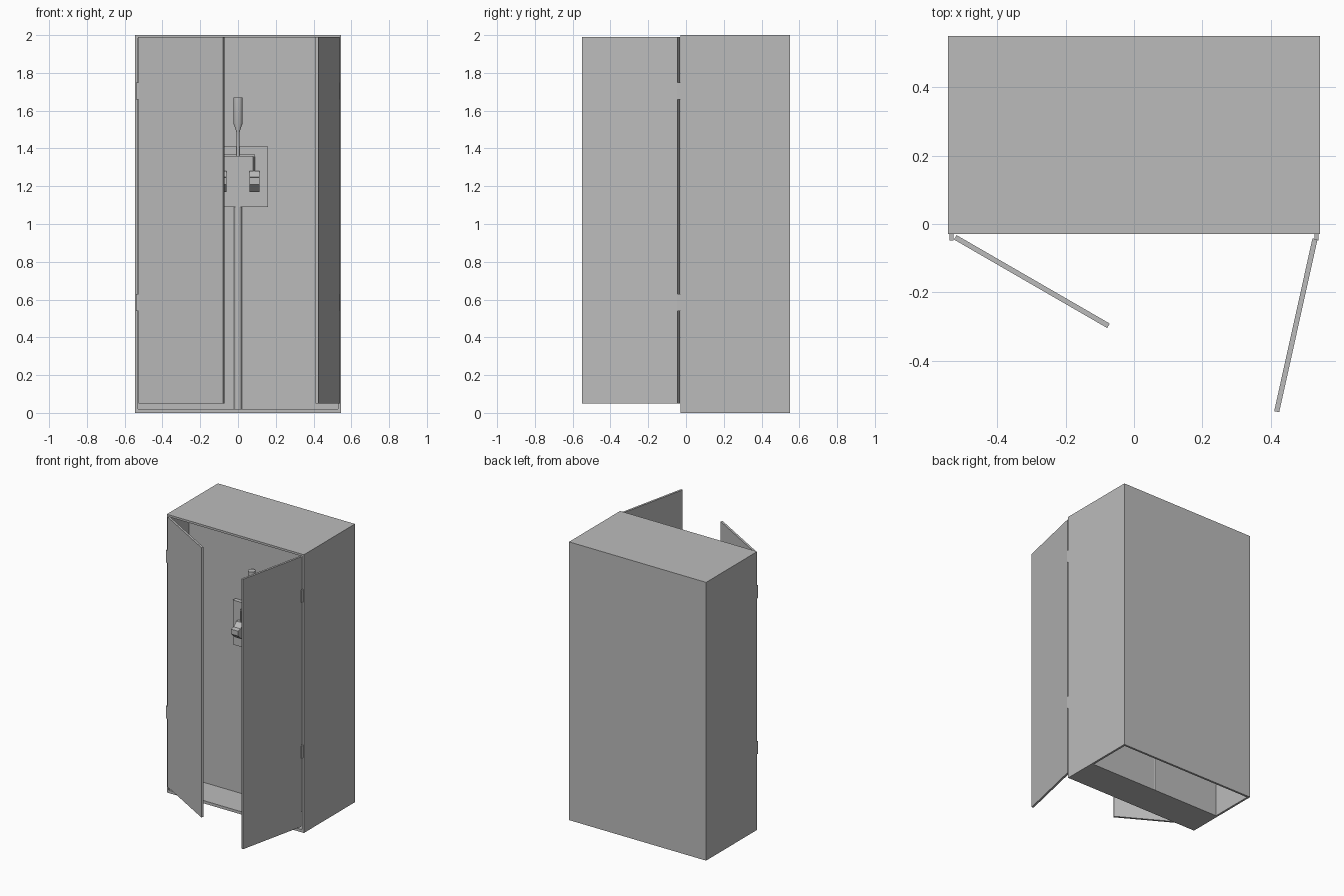
import bpy, bmesh, math
from mathutils import Matrix, Vector

cube = bpy.data.objects.get("Cube")
if cube:
    bpy.data.objects.remove(cube, do_unlink=True)

grey = bpy.data.materials.new("light_grey")
grey.use_nodes = True
GREY = (0.5, 0.5, 0.5, 1)
grey.diffuse_color = GREY
grey.node_tree.nodes["Principled BSDF"].inputs["Base Color"].default_value = GREY


def finish(name, bm, smooth=False):
    bmesh.ops.recalc_face_normals(bm, faces=bm.faces)
    mesh = bpy.data.meshes.new(name)
    bm.to_mesh(mesh)
    bm.free()
    mesh.materials.append(grey)
    obj = bpy.data.objects.new(name, mesh)
    bpy.context.collection.objects.link(obj)
    if smooth:
        bpy.ops.object.select_all(action='DESELECT')
        obj.select_set(True)
        bpy.context.view_layer.objects.active = obj
        bpy.ops.object.shade_smooth_by_angle(angle=math.radians(35))
    return obj


def box(name, lo, hi):
    lo, hi = Vector(lo), Vector(hi)
    bm = bmesh.new()
    place = Matrix.Translation((lo + hi) / 2) @ Matrix.Diagonal((*(hi - lo), 1))
    bmesh.ops.create_cube(bm, size=1, matrix=place)
    return finish(name, bm)


def lathe(name, x, y, profile):
    # Revolve (radius, height) points about a vertical axis
    bm = bmesh.new()
    verts = [bm.verts.new((x + r, y, z)) for r, z in profile]
    edges = [bm.edges.new(pair) for pair in zip(verts, verts[1:])]
    bmesh.ops.spin(bm, geom=verts + edges, cent=(x, y, 0), axis=(0, 0, 1),
                   angle=math.tau, steps=24)
    bmesh.ops.remove_doubles(bm, verts=bm.verts, dist=0.0001)
    return finish(name, bm, True)


def rod(name, x, y, z0, z1, r):
    return lathe(name, x, y, [(0, z0), (r, z0), (r, z1), (0, z1)])


# Cabinet shell, open at the front and below the rear compartment
W, FRONT, BACK, TOP, T = 0.545, -0.03, 0.55, 2.0, 0.015
PANEL = 0.2
box("back_wall", (-W, BACK - T, 0), (W, BACK, TOP))
box("cabinet_top", (-W, FRONT, TOP - T), (W, BACK, TOP))
box("cabinet_floor", (-W + T, FRONT, 0), (W - T, PANEL + T, 0.02))
box("inner_panel", (-W + T, PANEL, 0.02), (W - T, PANEL + T, TOP - T))

# Side walls, doors and hinges
for side, name, angle in ((-1, "right", 30), (1, "left", 77.5)):
    edge = side * W
    inner = side * (W - T)
    box(name + "_wall", (min(edge, inner), FRONT, 0), (max(edge, inner), BACK, TOP))
    door = box(name + "_door", (0.01, -T / 2, 0.05), (0.528, T / 2, 1.99))
    swing = math.radians(-angle if side < 0 else 180 + angle)
    door.matrix_world = (Matrix.Translation((side * 0.532, -0.034, 0))
                         @ Matrix.Rotation(swing, 4, 'Z'))
    for z in (0.54, 1.66):
        box(name + "_hinge", (side * 0.534 - 0.006, -0.048, z),
            (side * 0.534 + 0.006, FRONT, z + 0.09))

# Mounting plate with the drain pipe below it
box("mounting_plate", (-0.16, 0.17, 1.09), (0.16, PANEL, 1.41))
rod("drain_pipe", 0, 0.195, 0, 1.09, 0.022)

# Flared upright above the plate
lathe("flared_upright", 0, 0.155,
      [(0, 1.36), (0.009, 1.36), (0.009, 1.49), (0.025, 1.535), (0.025, 1.67), (0, 1.67)])

# Cross pipe feeding a pair of spouts
box("cross_pipe", (-0.09, 0.15, 1.358), (0.09, 0.16, 1.368))
SPOUT = ((0.17, 1.28), (0.145, 1.28), (0.115, 1.25), (0.085, 1.245),
         (0.085, 1.21), (0.13, 1.17), (0.17, 1.17))
for side, name in ((-1, "right"), (1, "left")):
    rod(name + "_feed_pipe", side * 0.085, 0.155, 1.26, 1.366, 0.005)
    bm = bmesh.new()
    face = bm.faces.new([bm.verts.new((side * 0.0875 - 0.0275, y, z)) for y, z in SPOUT])
    out = bmesh.ops.extrude_face_region(bm, geom=[face])["geom"]
    bmesh.ops.translate(bm, vec=(0.055, 0, 0),
                        verts=[v for v in out if isinstance(v, bmesh.types.BMVert)])
    finish(name + "_spout", bm)
